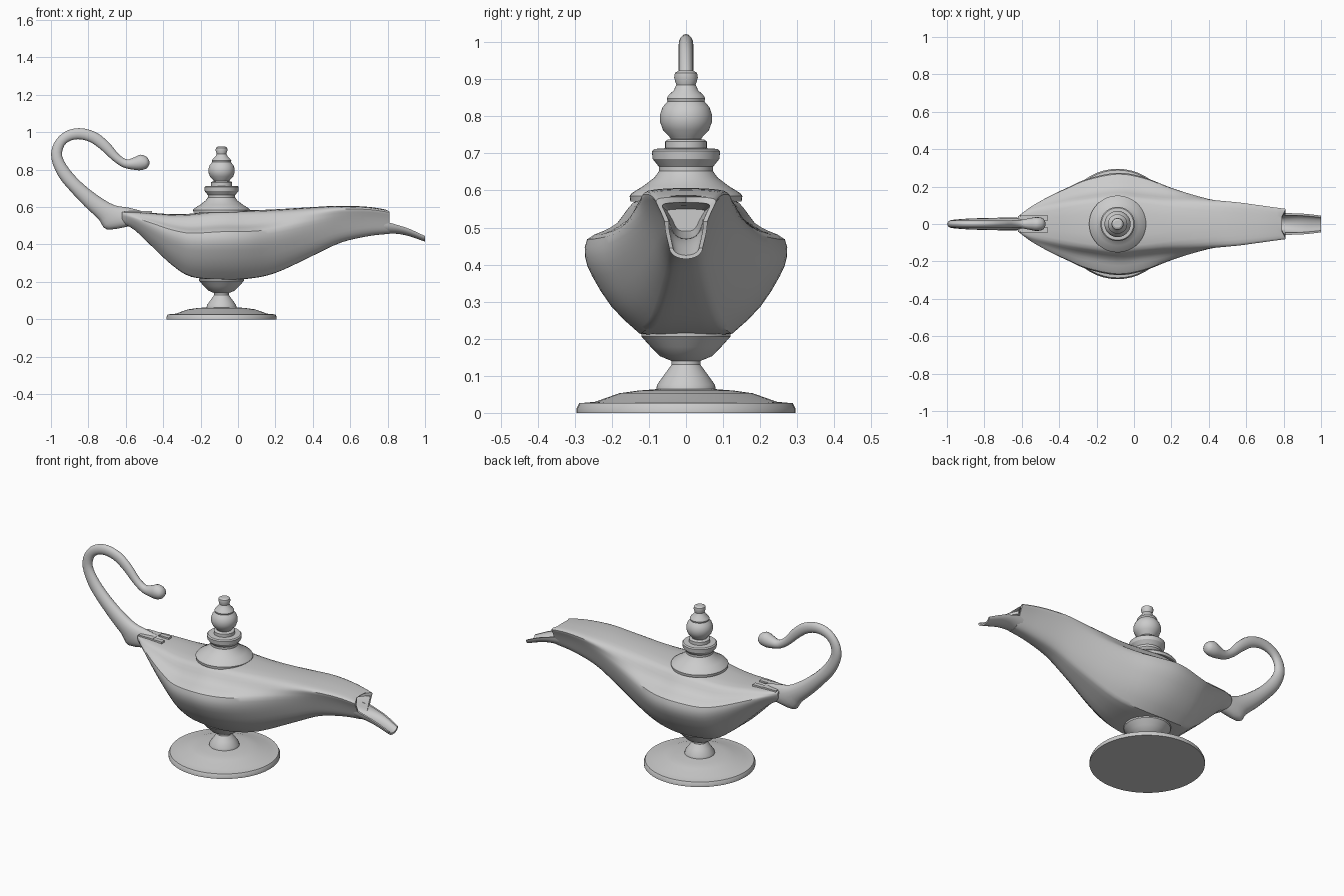
import bpy, bmesh, math

CX = -0.088  # axis of the foot and lid


def spline(rows, n):
    """Catmull-Rom resampling of rows of any length."""
    out = []
    for i in range(len(rows) - 1):
        p = [rows[max(0, min(len(rows) - 1, i + k))] for k in (-1, 0, 1, 2)]
        for j in range(n):
            t = j / n
            out.append(tuple(0.5 * (2 * b + (c - a) * t + (2 * a - 5 * b + 4 * c - d) * t * t
                                    + (3 * b - a - 3 * c + d) * t ** 3)
                             for a, b, c, d in zip(*p)))
    return out + [tuple(rows[-1])]


def loft(name, rings, angle=35):
    bm = bmesh.new()
    vr = [[bm.verts.new(p) for p in r] for r in rings]
    n = len(vr[0])
    for a, b in zip(vr, vr[1:]):
        for i in range(n):
            bm.faces.new((a[i], a[(i + 1) % n], b[(i + 1) % n], b[i]))
    bm.faces.new(vr[0])
    bm.faces.new(vr[-1])
    bmesh.ops.recalc_face_normals(bm, faces=bm.faces)
    me = bpy.data.meshes.new(name)
    bm.to_mesh(me)
    bm.free()
    ob = bpy.data.objects.new(name, me)
    bpy.context.collection.objects.link(ob)
    bpy.ops.object.select_all(action='DESELECT')
    ob.select_set(True)
    bpy.context.view_layer.objects.active = ob
    bpy.ops.object.shade_smooth_by_angle(angle=math.radians(angle))
    return ob


def lathe(name, profile, n=48):
    return loft(name, [[(CX + r * math.cos(2 * math.pi * i / n), r * math.sin(2 * math.pi * i / n), z)
                        for i in range(n)] for r, z in profile], 30)


def box(name, x0, x1, y0, y1, z0, z1):
    return loft(name, [[(x, y0, z0), (x, y1, z0), (x, y1, z1), (x, y0, z1)] for x in (x0, x1)])


# Foot
lathe("pedestal_foot", [(.295, 0), (.295, .012), (.288, .026), (.245, .03), (.18, .053), (.13, .06),
                        (.08, .064), (.078, .076), (.058, .104), (.039, .13), (.039, .14),
                        (.07, .153), (.095, .178), (.12, .206), (.121, .216), (.1, .222)])

# Lid with ball finial
lathe("lid", [(.15, .57), (.152, .585), (.146, .593), (.115, .612), (.085, .635), (.073, .652),
              (.073, .664), (.09, .685), (.092, .706), (.086, .712), (.056, .714), (.056, .732),
              (.05, .737), (.036, .739)])
lathe("finial", [(.036, .73), (.045, .745), (.062, .763), (.07, .785), (.07, .805), (.063, .825),
                 (.05, .84), (.052, .848), (.047, .857), (.033, .87), (.026, .885), (.032, .904),
                 (.03, .917), (.02, .923)])

# Body: two half sections blended along x
belly = [(0, 0), (.4, 0), (.5, .03), (.74, .2), (.93, .42), (1, .56), (.98, .69), (.82, .75),
         (.68, .81), (.57, .92), (.44, .98), (0, 1)]
neck = [(0, 0), (.22, .01), (.4, .07), (.55, .2), (.66, .38), (.76, .55), (.86, .7), (.95, .82),
        (1, .91), (.88, .965), (.5, .99), (0, 1)]
rows = [(-.62, .045, .515, .575, .7), (-.55, .1, .475, .573, .4), (-.45, .155, .38, .568, .2),
        (-.35, .2, .288, .562, .1), (-.25, .24, .228, .565, 0), (-.09, .272, .213, .583, 0),
        (.05, .25, .217, .583, 0), (.2, .2, .248, .588, .2), (.4, .147, .34, .6, .6),
        (.55, .12, .41, .607, .9), (.7, .096, .445, .601, 1), (.81, .081, .457, .583, 1)]


def section(x, w, zb, zt, s, notch=0):
    half = spline([((1 - s) * a[0] + s * b[0], (1 - s) * a[1] + s * b[1])
                   for a, b in zip(belly, neck)], 2)
    full = half + [(-y, h) for y, h in half[-2:0:-1]]
    return [(x - notch * max(0, h - .9) * 10 * (1 - abs(y)), y * w, zb + h * (zt - zb))
            for y, h in full]


rings = [section(*r) for r in spline(rows, 4)]
rings[-1] = section(*rows[-1], notch=.04)
# hollow mouth
rings += [section(.808, .064, .469, .568, 1, .04), section(.74, .06, .475, .56, 1),
          section(.66, .05, .49, .55, 1)]
loft("lamp_body", rings)


# Open pouring lip
def trough(x, w, zb, zt, t):
    arc = [math.pi * i / 12 for i in range(13)]
    outer = [(x, w * math.cos(a), zt - (zt - zb) * math.sin(a)) for a in arc]
    inner = [(x, (w - t) * math.cos(a), zt - (zt - zb - t) * math.sin(a)) for a in reversed(arc)]
    return outer + inner


loft("pouring_lip", [trough(*r) for r in spline(
    [(.77, .057, .456, .522, .012), (.81, .058, .458, .516, .012), (.86, .057, .456, .502, .011),
     (.92, .054, .443, .482, .011), (1.0, .045, .415, .445, .01)], 3)])

# Curled handle: outer edge x,z, inner edge x,z, half thickness in y
path = [(-.57, .5, -.49, .572, .03), (-.7, .48, -.58, .596, .034), (-.745, .535, -.66, .61, .034),
        (-.82, .605, -.74, .655, .032), (-.9, .69, -.83, .725, .03), (-.96, .765, -.9, .8, .026),
        (-.998, .86, -.94, .872, .022), (-.985, .94, -.928, .93, .02), (-.93, 1, -.89, .957, .02),
        (-.85, 1.022, -.84, .962, .02), (-.76, 1, -.785, .945, .02), (-.69, .945, -.73, .905, .02),
        (-.64, .885, -.67, .85, .02), (-.595, .855, -.615, .813, .022), (-.555, .866, -.56, .8, .031),
        (-.52, .88, -.52, .797, .037), (-.487, .867, -.487, .808, .03), (-.474, .845, -.474, .83, .01)]
rings = []
for ox, oz, ix, iz, w in spline(path, 3):
    ring = []
    for k in range(16):
        a = 2 * math.pi * k / 16
        c = (1 + math.cos(a)) / 2
        ring.append((ix + (ox - ix) * c, w * math.sin(a), iz + (oz - iz) * c))
    rings.append(ring)
loft("curled_handle", rings, 45)

# Forked strap joining handle to body
box("strap_plate", -.61, -.52, -.045, .045, .55, .58)
for side, name in ((1, "strap_prong_left"), (-1, "strap_prong_right")):
    y = sorted((side * .018, side * .045))
    box(name, -.53, -.46, y[0], y[1], .55, .578)
